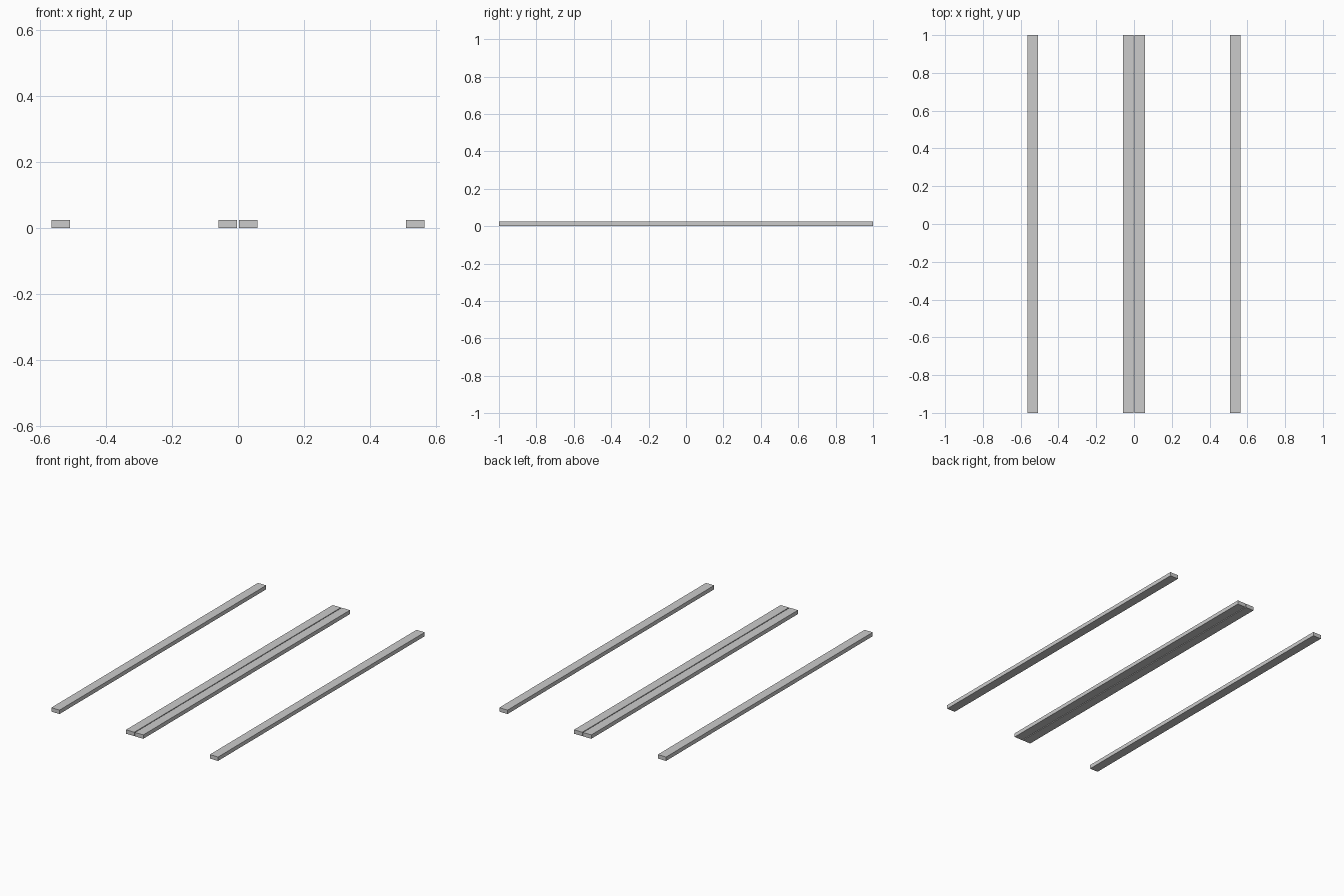
import bpy

if "Cube" in bpy.data.objects:
    bpy.data.objects.remove(bpy.data.objects["Cube"])

# bar section and length
WIDTH, LENGTH, HEIGHT = 0.056, 2.0, 0.024


def bar(name, x):
    bpy.ops.mesh.primitive_cube_add(size=1, location=(x, 0, HEIGHT / 2))
    ob = bpy.context.object
    ob.name = name
    ob.scale = (WIDTH, LENGTH, HEIGHT)
    bpy.ops.object.transform_apply(location=False, rotation=False, scale=True)


# mirrored outer bars, and the close pair in the middle with a narrow gap
for side, sign in (("left", -1), ("right", 1)):
    bar(f"outer_bar_{side}", sign * 0.537)
    bar(f"inner_bar_{side}", sign * 0.0305)
